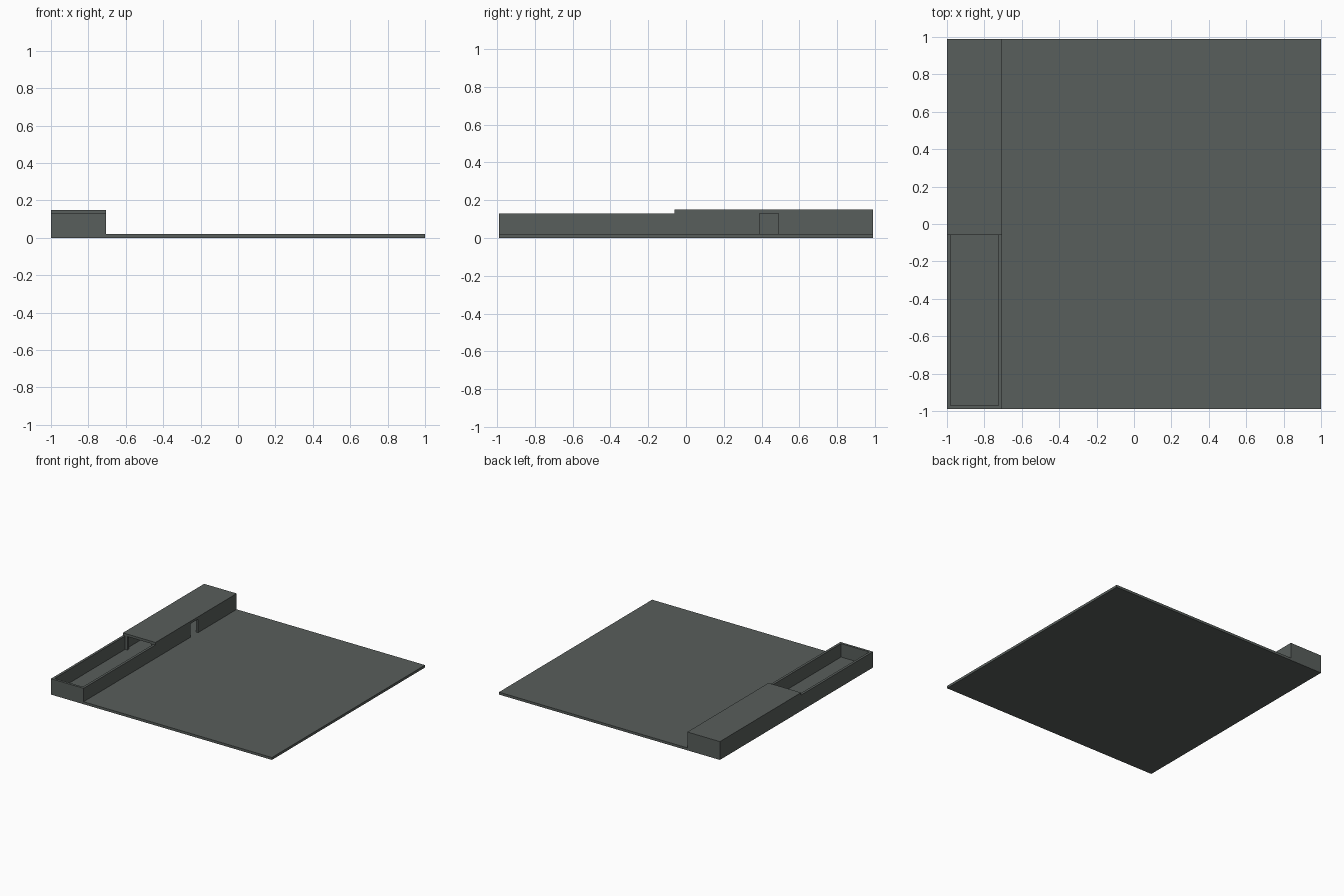
import bpy

if "Cube" in bpy.data.objects:
    bpy.data.objects.remove(bpy.data.objects["Cube"])

# One flat grey-green colour for everything
grey = bpy.data.materials.new("slate grey")
grey.diffuse_color = (0.098, 0.112, 0.106, 1)
grey.use_nodes = True
grey.node_tree.nodes["Principled BSDF"].inputs["Base Color"].default_value = grey.diffuse_color


def box(name, x0, x1, y0, y1, z0, z1):
    """Axis-aligned block between the given limits."""
    bpy.ops.mesh.primitive_cube_add(
        size=1, location=((x0 + x1) / 2, (y0 + y1) / 2, (z0 + z1) / 2))
    ob = bpy.context.object
    ob.name = name
    ob.scale = (x1 - x0, y1 - y0, z1 - z0)
    bpy.ops.object.transform_apply(location=False, rotation=False, scale=True)
    ob.data.materials.append(grey)
    return ob


L, R = -1.0, -0.705          # building left and right faces
F, B = -0.99, 0.99           # front and back edges
T = 0.02                     # wall, floor and roof thickness
TOP = 0.13                   # wall top
YARD = -0.06                 # where the open yard ends and the roof begins
DOOR = (0.39, 0.49)          # doorway in the right wall

# Ground slab
box("ground_slab", -1, 1, F, B, 0, T)

# Outer walls; the right one is split by the doorway
box("left_wall", L, L + T, F, B, T, TOP)
box("front_wall", L + T, R - T, F, F + T, T, TOP)
box("back_wall", L + T, R - T, B - T, B, T, TOP)
box("right_wall_front", R - T, R, F, DOOR[0], T, TOP)
box("right_wall_back", R - T, R, DOOR[1], B, T, TOP)

# Short jambs framing the opening between yard and covered room
for name, x in (("left_jamb", L + T), ("right_jamb", R - 2 * T)):
    box(name, x, x + T, YARD, YARD + T, T, TOP)

# Flat roof over the rear half
box("roof", L, R, YARD, B, TOP, TOP + T)
